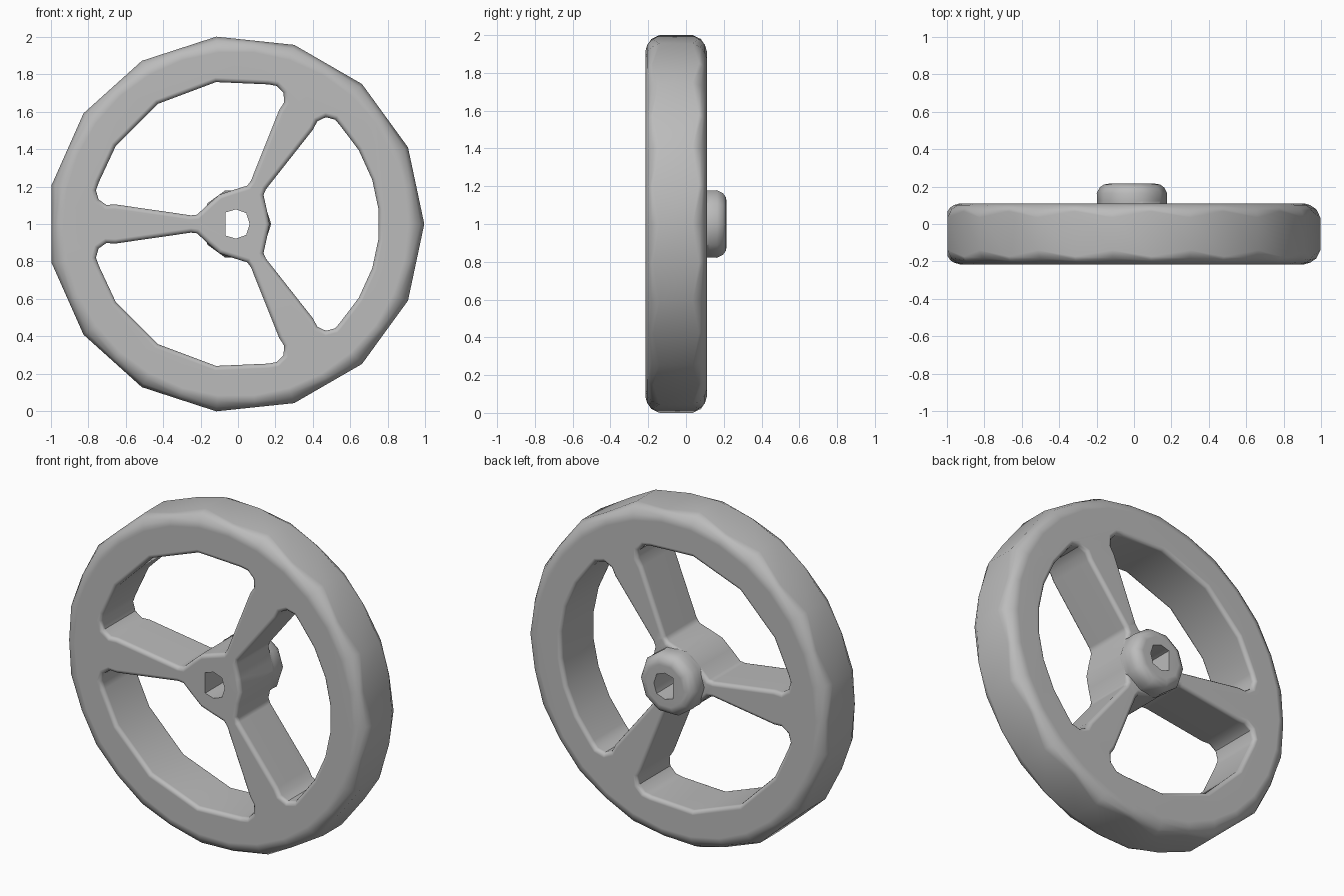
import bpy, bmesh, math
from mathutils import Vector

CX, CZ = -0.011, 1.0          # wheel axis
FRONT, BACK = -0.215, 0.11    # flat faces of the wheel
MID, HALF = (FRONT + BACK) / 2, (BACK - FRONT) / 2
R = 1.0055

if "Cube" in bpy.data.objects:
    bpy.data.objects.remove(bpy.data.objects["Cube"], do_unlink=True)

metal = bpy.data.materials.new("plain grey metal")
metal.use_nodes = True
grey = (0.5, 0.5, 0.5, 1)
metal.diffuse_color = grey
metal.node_tree.nodes["Principled BSDF"].inputs["Base Color"].default_value = grey


def polar(r, degrees):
    a = math.radians(degrees)
    return Vector((r * math.cos(a), r * math.sin(a)))


def loft(name, loops):
    """Closed solid through loops given as (depth, outline) pairs."""
    bm = bmesh.new()
    rings = []
    for depth, outline in loops:
        ys = depth if isinstance(depth, list) else [depth] * len(outline)
        rings.append([bm.verts.new((p.x + CX, y, p.y + CZ)) for p, y in zip(outline, ys)])
    for a, b in zip(rings, rings[1:]):
        n = len(a)
        for i in range(n):
            j = (i + 1) % n
            bm.faces.new((a[i], a[j], b[j], b[i]))
    bm.faces.new(rings[0])
    bm.faces.new(rings[-1])
    bmesh.ops.recalc_face_normals(bm, faces=bm.faces)
    mesh = bpy.data.meshes.new(name)
    bm.to_mesh(mesh)
    bm.free()
    mesh.materials.append(metal)
    obj = bpy.data.objects.new(name, mesh)
    bpy.context.collection.objects.link(obj)
    return obj


def grow(outline, d):
    """Offset a counter-clockwise outline outward."""
    result = []
    n = len(outline)
    for i, p in enumerate(outline):
        e1 = (p - outline[i - 1]).normalized()
        e2 = (outline[(i + 1) % n] - p).normalized()
        n1, n2 = Vector((e1.y, -e1.x)), Vector((e2.y, -e2.x))
        result.append(p + (n1 + n2) * (d / (1 + n1.dot(n2))))
    return result


def combine(target, other, operation):
    mod = target.modifiers.new("combine", 'BOOLEAN')
    mod.operation = operation
    mod.solver = 'EXACT'
    mod.object = other
    bpy.context.view_layer.objects.active = target
    bpy.ops.object.modifier_apply(modifier=mod.name)
    bpy.data.objects.remove(other, do_unlink=True)


# Wheel body: fifteen flat outer sides, whose edges wave against the rounded rim
SIDES = 15
STEP = 180 / SIDES


def rim_ring(r_corner, r_flat, h_corner, h_flat, side):
    outline = [polar(r_flat if i % 2 else r_corner, i * STEP) for i in range(2 * SIDES)]
    depth = [MID + side * (h_flat if i % 2 else h_corner) for i in range(2 * SIDES)]
    return depth, outline


r_mid = R * math.cos(math.radians(STEP))
profile = [
    (0.92, 0.92, HALF, HALF),
    (0.952, 0.95, HALF - 0.009, HALF - 0.009),
    (0.985, 0.97, HALF - 0.032, HALF - 0.022),
    (R, r_mid, HALF - 0.075, HALF - 0.042),
]
wheel = loft("handwheel", [rim_ring(*p, -1) for p in profile]
             + [rim_ring(*p, 1) for p in reversed(profile)])

# Three openings that leave the spokes, with rounded mouths on both faces
half = [Vector(p) for p in ((0.53, 0.557), (0.48, 0.57), (0.434, 0.548), (0.412, 0.505),
                            (0.16, 0.185), (0.147, 0.155), (0.165, 0.075))]
side_points = half + [Vector((0.18, 0))] + [Vector((p.x, -p.y)) for p in reversed(half)]
arcs = {
    0: (-43, -31, -18, -6, 6, 18, 31, 43),
    120: (-43, -22, 3, 27, 43),
    240: (-43, -27, -3, 22, 43),
}
ROUND = 0.024
for turn, arc in arcs.items():
    local = [polar(0.765, a) for a in arc] + side_points
    c, s = polar(1, turn)
    outline = [Vector((p.x * c - p.y * s, p.x * s + p.y * c)) for p in local]
    mouth = []
    for k in range(4):
        a = math.radians(30 * k)
        mouth.append((HALF - ROUND * (1 - math.sin(a)), ROUND * (1 - math.cos(a))))
    mouth.append((HALF + 0.05, ROUND))
    loops = [(MID - h, grow(outline, d)) for h, d in reversed(mouth)]
    loops += [(MID + h, grow(outline, d)) for h, d in mouth]
    combine(wheel, loft("opening_cutter", loops), 'DIFFERENCE')

# Hub boss on the back, faceted and chamfered
boss_profile = [(0.06, 0.172), (0.1, 0.188), (0.125, 0.186), (0.165, 0.188),
                (0.195, 0.172), (0.211, 0.15), (0.215, 0.125)]
boss = loft("hub_boss", [(y, [polar(r, i * 36) for i in range(10)]) for y, r in boss_profile])
combine(wheel, boss, 'UNION')

# Shaft bore right through the hub, flat on one side
bore_half = [Vector(p) for p in ((0.055, 0.058), (0.0, 0.078), (-0.055, 0.062))]
bore = [Vector((0.073, 0))] + bore_half + [Vector((p.x, -p.y)) for p in reversed(bore_half)]
combine(wheel, loft("bore_cutter", [(-0.4, bore), (0.4, bore)]), 'DIFFERENCE')

# Smooth shading with crisp hard edges and clean flat faces
bpy.ops.object.select_all(action='DESELECT')
wheel.select_set(True)
bpy.context.view_layer.objects.active = wheel
bpy.ops.object.shade_smooth_by_angle(angle=math.radians(38))
weighted = wheel.modifiers.new("weighted_normals", 'WEIGHTED_NORMAL')
weighted.keep_sharp = True
